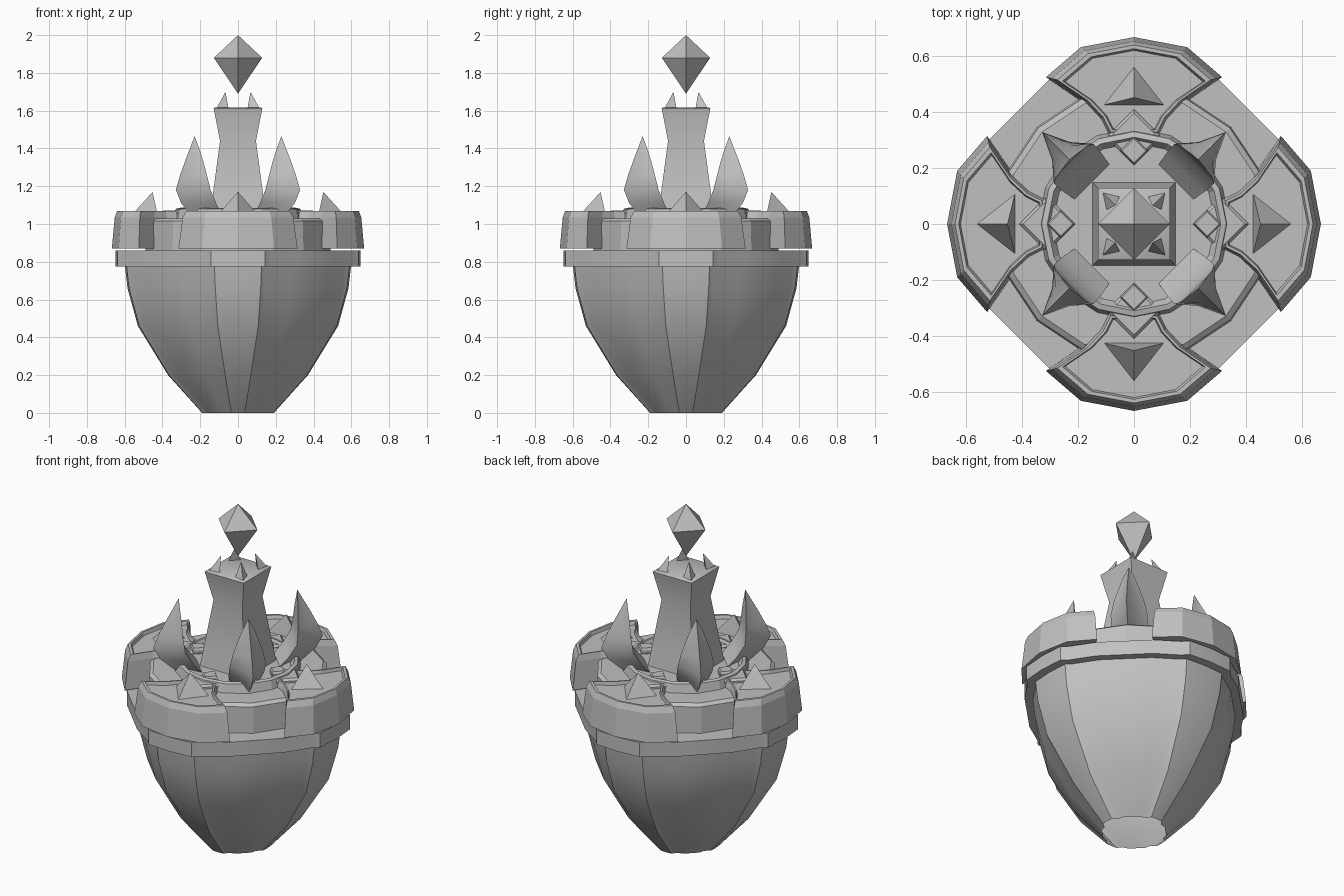
import bpy, bmesh, math
from mathutils import Matrix, Vector

cube = bpy.data.objects.get("Cube")
if cube:
    bpy.data.objects.remove(cube, do_unlink=True)

stone = bpy.data.materials.new("grey stone")
stone.use_nodes = True
GREY = (0.53, 0.53, 0.53, 1)
stone.diffuse_color = GREY
stone.node_tree.nodes["Principled BSDF"].inputs["Base Color"].default_value = GREY


def loft(name, sections, turn=0, smooth=None, caps=True):
    """Skin a stack of equal-sized loops; a one-point section makes a tip."""
    bm = bmesh.new()
    loops = [[bm.verts.new(p) for p in s] for s in sections]
    for a, b in zip(loops, loops[1:]):
        n = max(len(a), len(b))
        for i in range(n):
            j = (i + 1) % n
            if len(b) == 1:
                bm.faces.new((a[i], a[j], b[0]))
            elif len(a) == 1:
                bm.faces.new((a[0], b[j], b[i]))
            else:
                bm.faces.new((a[i], a[j], b[j], b[i]))
    if caps:
        for end in (loops[0], loops[-1]):
            if len(end) > 2:
                bm.faces.new(end)
    bmesh.ops.recalc_face_normals(bm, faces=bm.faces)
    bm.transform(Matrix.Rotation(turn, 4, 'Z'))
    mesh = bpy.data.meshes.new(name)
    bm.to_mesh(mesh)
    bm.free()
    obj = bpy.data.objects.new(name, mesh)
    bpy.context.collection.objects.link(obj)
    mesh.materials.append(stone)
    if smooth:
        bpy.ops.object.select_all(action='DESELECT')
        obj.select_set(True)
        bpy.context.view_layer.objects.active = obj
        bpy.ops.object.shade_smooth_by_angle(angle=math.radians(smooth))
    return obj


def ngon(r, z, n, phase=0.0):
    return [(r * math.cos(phase + math.tau * i / n),
             r * math.sin(phase + math.tau * i / n), z) for i in range(n)]


def ribbed(r, w, step, z):
    """Cross-section with a proud strip on each axis and rounded panels between."""
    edge, a, b = r - w * .07, r - step, w + step * .7
    quarter = [(edge, -w), (r, 0), (edge, w), (a, b), (.8 * r, .465 * r), (.465 * r, .8 * r), (b, a)]
    pts = []
    for k in range(4):
        rot = Matrix.Rotation(k * math.pi / 2, 3, 'Z')
        pts += [rot @ Vector((x, y, z)) for x, y in quarter]
    return pts


# Tapered hollow body and the rim band around its mouth
loft("body", [ribbed(r, w, s, z) for r, w, s, z in (
    (.19, .035, .03, 0), (.37, .068, .03, .2), (.53, .107, .032, .46),
    (.585, .12, .034, .66), (.6, .125, .035, .79))], smooth=25, caps=False)
loft("rim_band", [ribbed(.648, .142, .045, z) for z in (.775, .86)], smooth=25)

# Drum and shallow bowl with a raised lip
loft("drum", [ngon(r, z, 16) for r, z in ((.49, .85), (.485, 1.015), (.465, 1.03))])
loft("bowl", [ngon(r, z, 16) for r, z in ((.345, 1.02), (.33, 1.08), (.31, 1.085), (.29, 1.055))])

# Axe-shaped plates with a raised lip, each with a spike and diamond studs
half = [(.095, .31), (.125, .37), (.19, .44), (.315, .525), (.19, .632)]
outline = half + [(0, .668)] + [(-x, y) for x, y in reversed(half)]
for k in range(4):
    turn = k * math.pi / 2
    loft(f"shield_plate_{k}", [[(x * s, .45 + (y - .45) * s, z) for x, y in outline]
                               for s, z in ((1, .87), (.93, 1.035), (.87, 1.07), (.81, 1.07), (.78, 1.05))], turn)
    loft(f"plate_spike_{k}", [[(-.11, .425, 1.045), (.11, .425, 1.045), (0, .565, 1.045)],
                              [(0, .452, 1.17)]], turn)
    for label, cy, r, top in (("neck_diamond", .31, .1, 1.072), ("bowl_stud", .262, .05, 1.088)):
        loft(f"{label}_{k}", [[(q * dx, cy + q * dy, z) for dx, dy in ((1, 0), (0, 1), (-1, 0), (0, -1))]
                              for q, z in ((r, 1.03), (r, top - .012), (r * .85, top))], turn)

# Curved flame leaves on the diagonals: hollow flanks and an outer ridge
for k in range(4):
    leaf = [[(i, -w, z), (i + .4 * (o - i), -w * .45, z), (o, 0, z),
             (i + .4 * (o - i), w * .45, z), (i, w, z)]
            for z, i, o, w in ((1.04, .2, .345, .085), (1.11, .26, .425, .097), (1.18, .305, .465, .1),
                               (1.26, .315, .433, .082), (1.34, .318, .393, .055), (1.4, .322, .36, .032))]
    loft(f"flame_leaf_{k}", leaf + [[(.325, 0, 1.465)]], math.pi / 4 + k * math.pi / 2, smooth=35)

# Waisted square tower with corner spikes
loft("tower", [ngon(h * math.sqrt(2), z, 4, math.pi / 4)
               for h, z in ((.15, 1.04), (.13, 1.18), (.095, 1.44), (.129, 1.612), (.122, 1.617))], smooth=40)
for k in range(4):
    loft(f"tower_spike_{k}", [[(.115, .115, 1.61), (.05, .1, 1.61), (.1, .05, 1.61)],
                              [(.066, .066, 1.7)]], k * math.pi / 2)

# Floating crystal
loft("crystal", [[(0, 0, 1.69)], ngon(.128, 1.88, 4), [(0, 0, 2)]])
